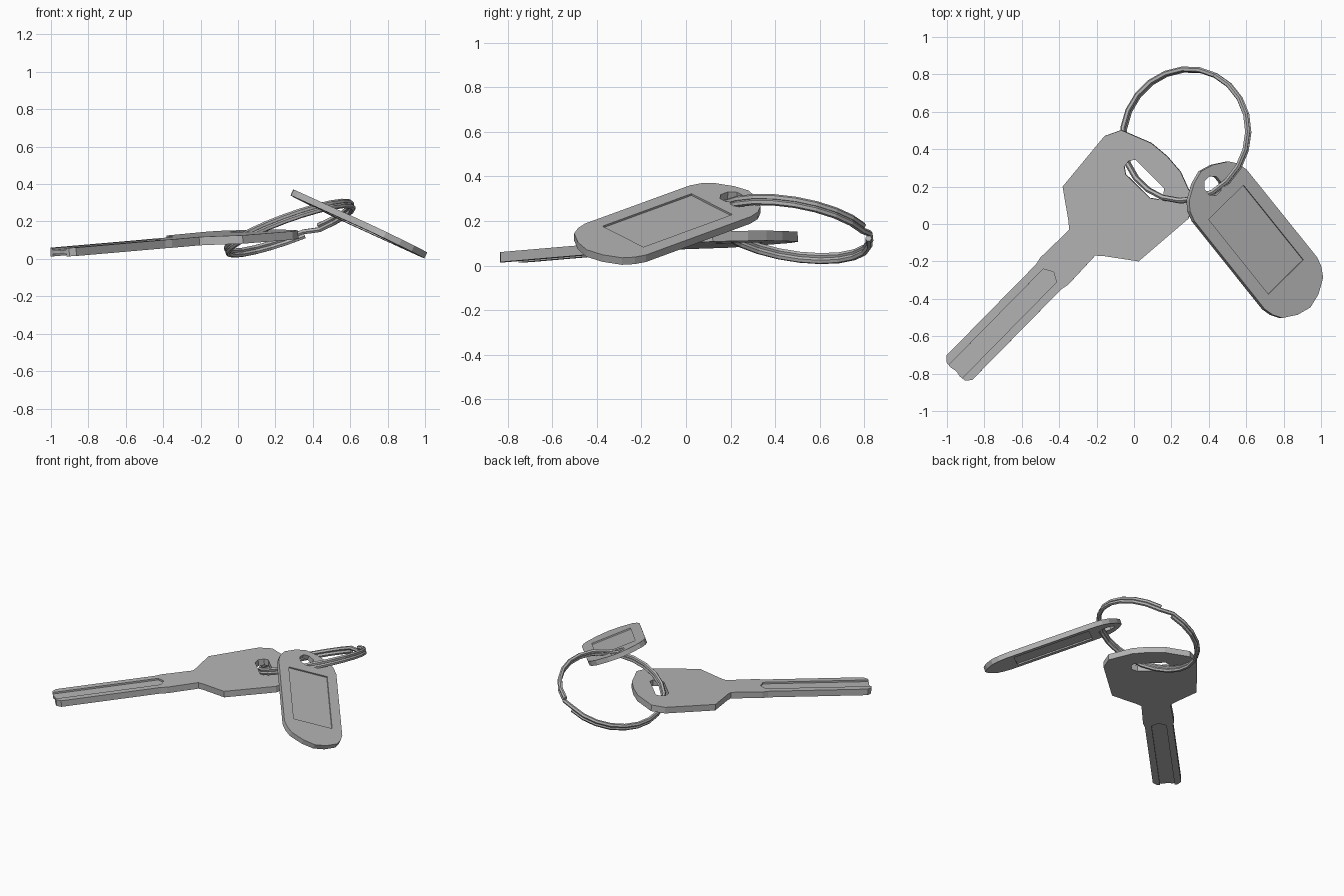
import bpy, bmesh, math
from mathutils import Matrix, Vector

if "Cube" in bpy.data.objects:
    bpy.data.objects.remove(bpy.data.objects["Cube"])


def frame(origin, d, a, b, c):
    """Matrix for a part lying on the plane z = a + b*x + c*y, long axis along d."""
    o = Vector((*origin, a + b * origin[0] + c * origin[1]))
    long = Vector((*d, b * d[0] + c * d[1]))
    normal = Vector((-b, -c, 1)).normalized()
    cols = [long, normal.cross(long).normalized(), normal]
    m = Matrix.Translation(o)
    for i, col in enumerate(cols):
        for r in range(3):
            m[r][i] = col[r]
    return m


def mirrored(half):
    return half + [(x, -y) for x, y in reversed(half) if y > 0]


def prism(name, outline, z0, z1, m):
    bm = bmesh.new()
    face = bm.faces.new([bm.verts.new((x, y, z0)) for x, y in outline])
    ext = bmesh.ops.extrude_face_region(bm, geom=[face])
    for v in ext["geom"]:
        if isinstance(v, bmesh.types.BMVert):
            v.co.z = z1
    bmesh.ops.recalc_face_normals(bm, faces=bm.faces)
    me = bpy.data.meshes.new(name)
    bm.to_mesh(me)
    bm.free()
    me.transform(m)
    ob = bpy.data.objects.new(name, me)
    bpy.context.collection.objects.link(ob)
    return ob


def plate(name, outline, hole, recess, thick, depth, m):
    """Flat plate with a through hole and a shallow recess on both faces."""
    h = thick / 2
    ob = prism(name, outline, -h, h, m)
    cuts = [(hole, -.1, .1), (recess, h - depth, h + .03), (recess, -h - .03, depth - h)]
    for shape, z0, z1 in cuts:
        cutter = prism("cutter", shape, z0, z1, m)
        cutter.hide_render = True
        mod = ob.modifiers.new("cut", 'BOOLEAN')
        mod.operation, mod.solver, mod.object = 'DIFFERENCE', 'EXACT', cutter
        bpy.context.view_layer.objects.active = ob
        bpy.ops.object.modifier_apply(modifier=mod.name)
        bpy.data.objects.remove(cutter)
    ob.data.materials.clear()
    ob.data.materials.append(metal)
    return ob


# Dark grey metal
metal = bpy.data.materials.new("dark_grey")
metal.diffuse_color = (.46, .46, .46, 1)
metal.use_nodes = True
metal.node_tree.nodes["Principled BSDF"].inputs["Base Color"].default_value = metal.diffuse_color

# Key: wide bow, narrow grooved blade
key_outline = mirrored([(.382, 0), (.373, .11), (.31, .273), (.223, .315), (-.125, .285),
                        (-.237, .13), (-.266, .098), (-.48, .104), (-.52, .095),
                        (-1.202, .095), (-1.23, .07), (-1.235, .036), (-1.228, 0)])
key_slot = mirrored([(.158, 0), (.158, .09), (.185, .128), (.225, .128), (.25, .107), (.25, 0)])
key_groove = mirrored([(-.484, 0), (-.512, .05), (-1.3, .05)])
plate("key", key_outline, key_slot, key_groove, .045, .012,
      frame((-.09, .09), (.701, .713), .111, .044, .042))

# Tag: rounded label plate with a recessed window
tag_outline = mirrored([(0, 0), (.02, .075), (.066, .157), (.11, .192), (.165, .208),
                        (.768, .209), (.82, .194), (.868, .163), (.914, .083), (.934, 0)])
tag_hole = [(.1 + .053 * math.cos(i * math.pi / 4 + .39), .053 * math.sin(i * math.pi / 4 + .39))
            for i in range(8)]
tag_window = mirrored([(.213, .139), (.725, .139)])
plate("tag", tag_outline, tag_hole, tag_window, .035, .009,
      frame((.352, .282), (.625, -.78), .496, -.481, -.02))

# Split ring: two stacked turns of wire with a jog between them
n = Vector((-.365, .17, 1)).normalized()
e1 = Vector((1, 0, .365)).normalized()
e2 = n.cross(e1)
turn = [80 + 345 * i / 22 for i in range(23)]
path = [(a, -.0118) for a in turn] + [(a + 360, .0118) for a in turn]
cu = bpy.data.curves.new("split_ring", 'CURVE')
cu.dimensions = '3D'
cu.bevel_depth = .0145
cu.bevel_resolution = 1
cu.use_fill_caps = True
sp = cu.splines.new('POLY')
sp.use_smooth = False
sp.points.add(len(path) - 1)
for p, (deg, off) in zip(sp.points, path):
    t = math.radians(deg)
    co = Vector((.276, .476, .164)) + .356 * (e1 * math.cos(t) + e2 * math.sin(t)) + n * off
    p.co = (*co, 1)
cu.materials.append(metal)
ring = bpy.data.objects.new("split_ring", cu)
bpy.context.collection.objects.link(ring)
bpy.ops.object.select_all(action='DESELECT')
ring.select_set(True)
bpy.context.view_layer.objects.active = ring
bpy.ops.object.convert(target='MESH')
